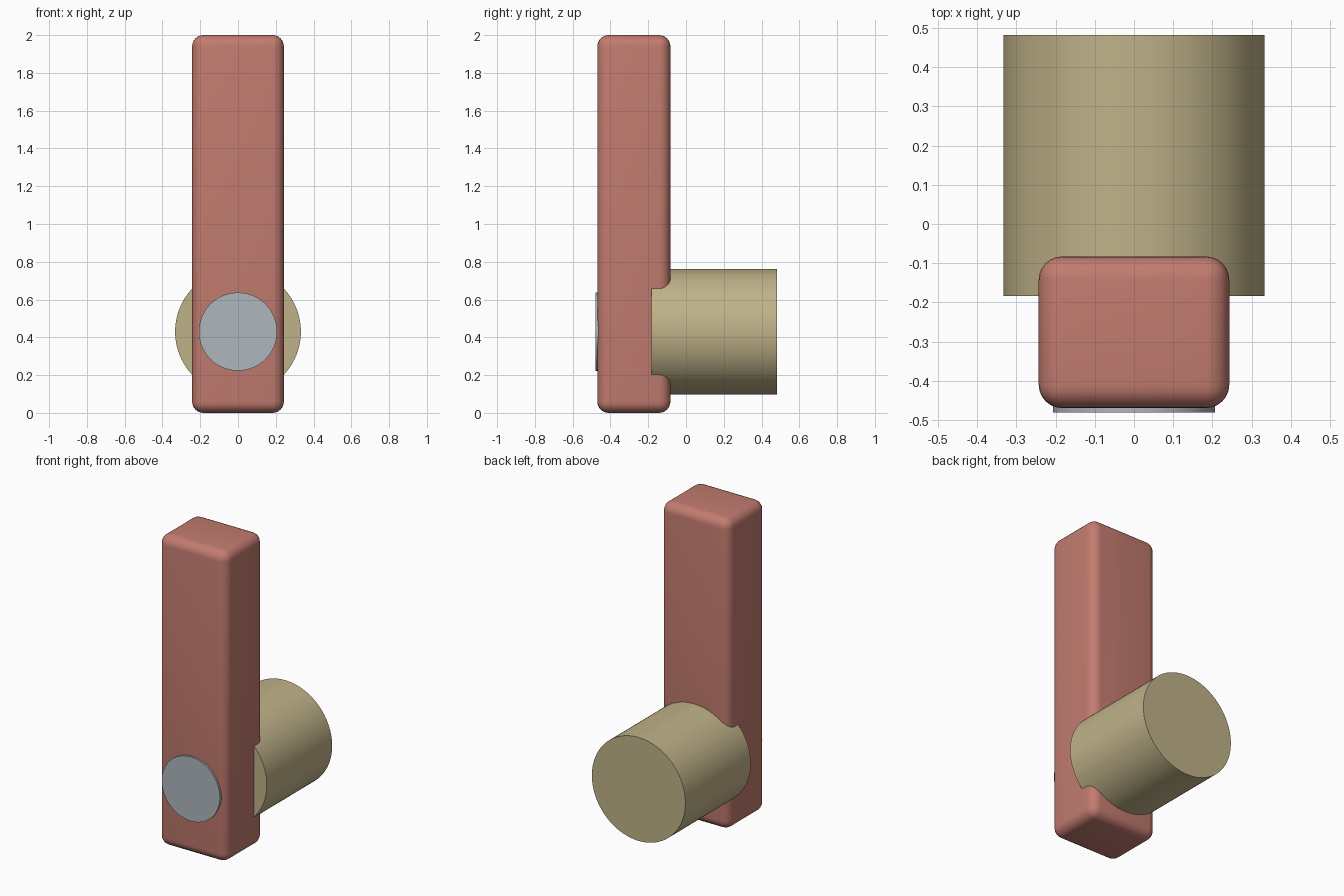
import bpy
from math import radians

default = bpy.data.objects.get("Cube")
if default:
    bpy.data.objects.remove(default, do_unlink=True)

AXIS_Z = 0.43  # height of the pivot axis


def finish(obj, name, colour):
    """Name the part, colour it and smooth its curved faces."""
    obj.name = name
    mat = bpy.data.materials.new(name + "_material")
    mat.use_nodes = True
    mat.diffuse_color = colour
    mat.node_tree.nodes["Principled BSDF"].inputs["Base Color"].default_value = colour
    obj.data.materials.append(mat)
    bpy.ops.object.shade_smooth_by_angle(angle=radians(35))


def rod(name, radius, y0, y1, colour):
    """Capped cylinder running along y on the pivot axis."""
    bpy.ops.mesh.primitive_cylinder_add(
        vertices=96, radius=radius, depth=y1 - y0,
        location=(0, (y0 + y1) / 2, AXIS_Z), rotation=(radians(90), 0, 0))
    finish(bpy.context.object, name, colour)


# Upright lever with rounded edges
bpy.ops.mesh.primitive_cube_add(size=1, location=(0, -0.276, 1))
lever = bpy.context.object
lever.scale = (0.486, 0.387, 2)
bpy.ops.object.transform_apply(location=False, rotation=False, scale=True)
bevel = lever.modifiers.new("rounded_edges", "BEVEL")
bevel.width = 0.06
bevel.segments = 6
bpy.ops.object.modifier_apply(modifier=bevel.name)
finish(lever, "lever_arm", (0.54, 0.2, 0.16, 1))

# Thick shaft behind the lever
rod("pivot_shaft", 0.333, -0.183, 0.482, (0.53, 0.45, 0.25, 1))

# Thin cap set into the lever's front face
rod("front_cap", 0.207, -0.48, -0.44, (0.42, 0.47, 0.51, 1))
